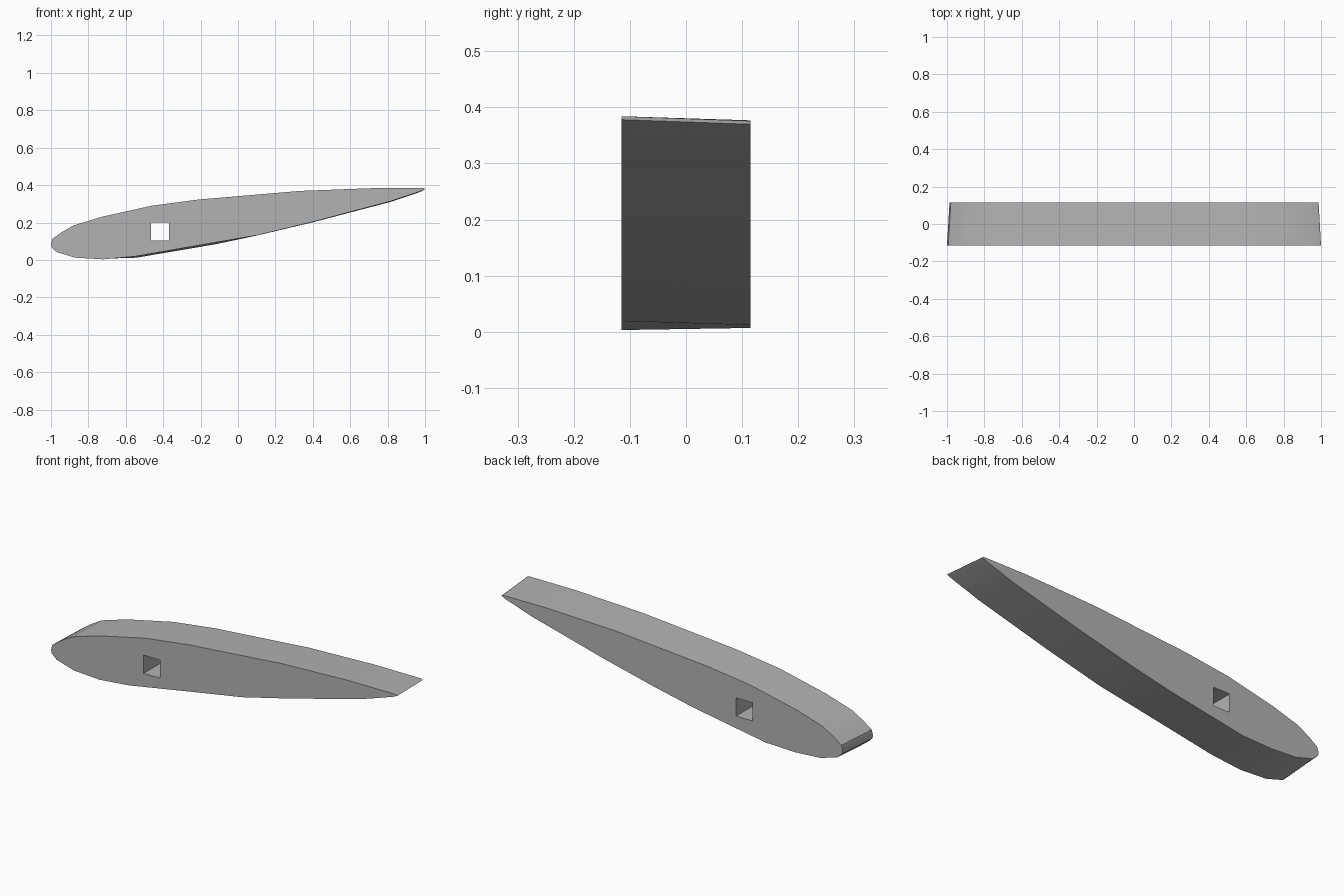
import bpy, bmesh, math
from mathutils import Vector, Matrix

cube = bpy.data.objects.get("Cube")
if cube:
    bpy.data.objects.remove(cube, do_unlink=True)

HALF = 0.115
SCALE = 0.986
TWIST = 0.004
PIVOT = Vector((-0.417, 0.152))

# Front section outline: nose over the top to the tail, then back underneath
UPPER = [(-1, 0.085), (-0.993, 0.112), (-0.944, 0.147), (-0.88, 0.184),
         (-0.73, 0.23), (-0.46, 0.29), (-0.21, 0.323), (0.335, 0.369),
         (0.73, 0.384), (0.99, 0.384), (1, 0.378)]
LOWER = [(0.975, 0.367), (0.82, 0.315), (0.41, 0.206), (0.104, 0.132),
         (-0.125, 0.093), (-0.55, 0.019), (-0.72, 0.003), (-0.87, 0.012),
         (-0.97, 0.042), (-0.997, 0.068)]


def back_point(x, z, under):
    """Slightly smaller, twisted copy of a front section point."""
    p = Vector((x * SCALE, 0.19 + (z - 0.19) * SCALE))
    p = Matrix.Rotation(-TWIST, 2) @ (p - PIVOT) + PIVOT
    if under and -0.6 < x < 0:      # fuller belly at the back
        p.y -= 0.01
    return p.x, HALF, p.y


grey = bpy.data.materials.new("plain grey")
grey.use_nodes = True
colour = (0.45, 0.45, 0.45, 1)
grey.diffuse_color = colour
grey.node_tree.nodes["Principled BSDF"].inputs["Base Color"].default_value = colour

# Wing section: loft between the two outlines
bm = bmesh.new()
front = [bm.verts.new((x, -HALF, z)) for x, z in UPPER + LOWER]
back = [bm.verts.new(back_point(x, z, i >= len(UPPER)))
        for i, (x, z) in enumerate(UPPER + LOWER)]
bm.faces.new(front)
bm.faces.new(back[::-1])
n = len(front)
for i in range(n):
    j = (i + 1) % n
    bm.faces.new((front[i], back[i], back[j], front[j]))
bmesh.ops.recalc_face_normals(bm, faces=bm.faces)
mesh = bpy.data.meshes.new("wing_section")
bm.to_mesh(mesh)
bm.free()
mesh.materials.append(grey)
wing = bpy.data.objects.new("wing_section", mesh)
bpy.context.collection.objects.link(wing)

# Square spar hole through the full width
bpy.ops.mesh.primitive_cube_add(size=1, location=(PIVOT.x, 0, PIVOT.y))
cutter = bpy.context.object
cutter.name = "spar_hole_cutter"
cutter.scale = (0.095, 1, 0.095)
cutter.hide_render = True
cutter.data.materials.append(grey)

bpy.ops.object.select_all(action="DESELECT")
wing.select_set(True)
bpy.context.view_layer.objects.active = wing
cut = wing.modifiers.new("spar_hole", "BOOLEAN")
cut.operation = "DIFFERENCE"
cut.solver = "EXACT"
cut.object = cutter
bpy.ops.object.modifier_apply(modifier=cut.name)
bpy.data.objects.remove(cutter, do_unlink=True)

# Soft skin, crisp side edges
bpy.ops.object.shade_smooth_by_angle(angle=math.radians(35))
